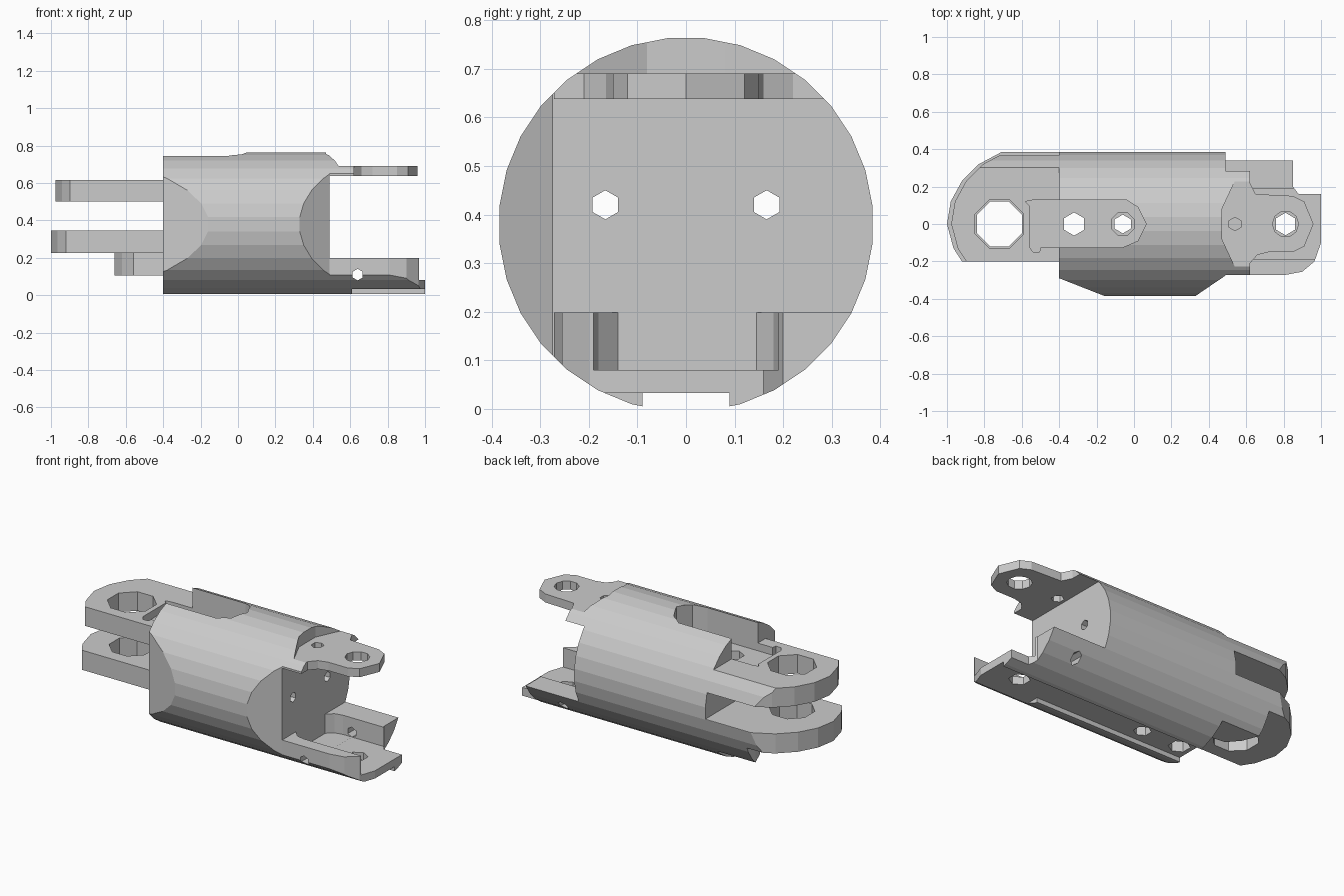
import bpy, bmesh, math

if "Cube" in bpy.data.objects:
    bpy.data.objects.remove(bpy.data.objects["Cube"])


def prism(name, pts, lo, hi, axis='Z'):
    """Extrude an outline: Z -> (x, y) outline, X -> (y, z), Y -> (x, z)."""
    place = {'Z': lambda a, b, c: (a, b, c),
             'X': lambda a, b, c: (c, a, b),
             'Y': lambda a, b, c: (a, c, b)}[axis]
    bm = bmesh.new()
    rings = [[bm.verts.new(place(a, b, c)) for a, b in pts] for c in (lo, hi)]
    n = len(pts)
    bm.faces.new(rings[0])
    bm.faces.new(rings[1])
    for i in range(n):
        j = (i + 1) % n
        bm.faces.new((rings[0][i], rings[0][j], rings[1][j], rings[1][i]))
    bmesh.ops.recalc_face_normals(bm, faces=bm.faces)
    me = bpy.data.meshes.new(name)
    bm.to_mesh(me)
    bm.free()
    ob = bpy.data.objects.new(name, me)
    bpy.context.collection.objects.link(ob)
    return ob


def ngon(cx, cy, r, n, turn=0.0):
    return [(cx + r * math.cos(2 * math.pi * (i + turn) / n),
             cy + r * math.sin(2 * math.pi * (i + turn) / n)) for i in range(n)]


def rect(a0, a1, b0, b1):
    return [(a0, b0), (a1, b0), (a1, b1), (a0, b1)]


def combine(target, other, op):
    other.hide_render = True
    mod = target.modifiers.new(op, 'BOOLEAN')
    mod.operation = op
    mod.solver = 'EXACT'
    mod.object = other
    bpy.context.view_layer.objects.active = target
    bpy.ops.object.modifier_apply(modifier=mod.name)
    bpy.data.objects.remove(other, do_unlink=True)


# Main block with chamfered front corners
housing = prism("housing", [(-.4, .5), (-.4, -.29), (-.16, -.384), (.33, -.384),
                            (.49, -.275), (.49, .5)], -.1, .9)

# Two fork prongs on the left end
fork = [(-.35, -.2), (-.92, -.2), (-.965, -.13), (-1, 0), (-.98, .12),
        (-.92, .23), (-.83, .32), (-.68, .4), (-.35, .42)]
upper_fork = [(max(x, -.4) + .02 if x > -.5 else x + .023, y) for x, y in fork]
combine(housing, prism("upper_prong", upper_fork, .5, .617), 'UNION')
combine(housing, prism("lower_prong", fork, .225, .345), 'UNION')
combine(housing, prism("prong_rib", [(-.35, .08), (-.56, .1), (-.62, .17), (-.66, .27),
                                     (-.66, .45), (-.35, .45)], .105, .24), 'UNION')

# Top tab on the right end
tab = [(.4, .5), (.62, .5), (.62, .22), (.65, .16), (.85, .15), (.91, .12), (.96, 0),
       (.91, -.12), (.85, -.15), (.72, -.15), (.66, -.165), (.62, -.21), (.62, -.272), (.4, -.272)]
combine(housing, prism("top_tab", tab, .638, .88), 'UNION')

# Lower tray on the right end
tray = [(.4, .48), (.85, .48), (.85, .2), (.88, .16), (1, .16), (1, -.1), (.965, -.2),
        (.9, -.255), (.81, -.272), (.4, -.272)]
combine(housing, prism("tray", tray, -.08, .198), 'UNION')

# Trim everything to the round barrel
combine(housing, prism("barrel", ngon(0, .379, .386, 32, .5), -1.2, 1.2, 'X'), 'INTERSECT')

# Pocket in the top, tray cavity, tab recess and the groove underneath
pocket = [(-.58, .12), (-.56, .1), (-.56, -.12), (-.54, -.15), (-.505, -.15), (-.5, -.125),
          (-.06, -.125), (.02, -.09), (.065, 0), (.02, .09), (-.04, .128), (-.54, .128)]
cavity = [(.49, -.14), (.53, -.18), (.58, -.19), (1.2, -.19), (1.2, .19), (.58, .19),
          (.53, .18), (.49, .145)]
recess = [(.47, -.08), (.54, -.23), (.7, -.5), (1.2, -.5), (1.2, .5), (.7, .5),
          (.54, .23), (.47, .08)]
cuts = [("pocket_cut", pocket, .57, 1, 'Z'),
        ("cavity_cut", cavity, .08, .4, 'Z'),
        ("recess_cut", recess, .69, 1, 'Z'),
        ("groove_cut", rect(-.09, .09, -.2, .033), -1.3, 1.3, 'X'),
        ("groove_side_cut", rect(.61, 1.3, -.21, .033), -.5, .05, 'Y'),
        # Pin and screw holes
        ("upper_pin_cut", ngon(-.72, 0, .14, 8, .5), .4, .8, 'Z'),
        ("lower_pin_cut", ngon(-.72, 0, .13, 8, .5), .05, .42, 'Z'),
        ("tab_hole_cut", ngon(.81, 0, .07, 10), .5, .8, 'Z'),
        ("tray_hole_cut", ngon(.81, 0, .06, 6, .5), -.1, .3, 'Z'),
        ("small_tab_cut", ngon(.54, 0, .036, 6, .5), .55, .8, 'Z'),
        ("pocket_hole_a_cut", ngon(-.32, 0, .062, 6, .5), -.1, .8, 'Z'),
        ("pocket_hole_b_cut", ngon(-.06, 0, .05, 6, .5), -.1, .8, 'Z'),
        ("pocket_bore_cut", ngon(-.06, 0, .066, 8, .5), .45, .8, 'Z'),
        ("cross_hole_cut", ngon(.64, .11, .031, 6, .5), -.6, .6, 'Y')]
for s in (-1, 1):
    cuts.append(("end_hole_cut", ngon(s * .166, .42, .03, 6, .5), -.6, .8, 'X'))
for c in cuts:
    combine(housing, prism(*c), 'DIFFERENCE')
